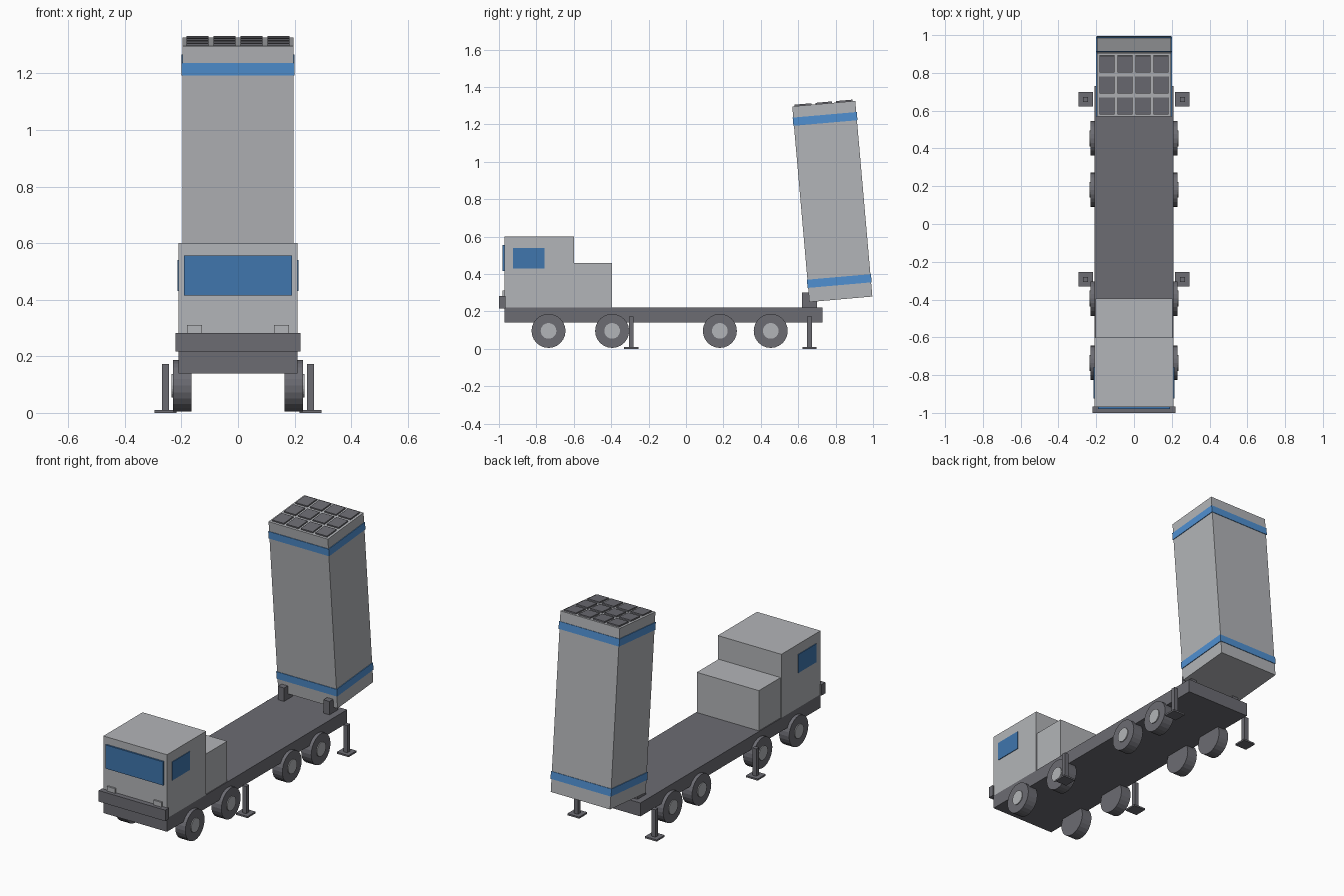
import bpy, math
from mathutils import Matrix, Vector

if "Cube" in bpy.data.objects:
    bpy.data.objects.remove(bpy.data.objects["Cube"])


def material(name, rgb):
    m = bpy.data.materials.new(name)
    m.diffuse_color = (*rgb, 1)
    m.use_nodes = True
    m.node_tree.nodes["Principled BSDF"].inputs["Base Color"].default_value = m.diffuse_color
    return m


DARK = material("dark_grey", (0.15, 0.15, 0.17))
LIGHT = material("light_grey", (0.45, 0.46, 0.48))
GLASS = material("blue_glass", (0.05, 0.18, 0.42))
BAND = material("blue_band", (0.08, 0.28, 0.64))


def finish(name, mat):
    ob = bpy.context.object
    ob.name = ob.data.name = name
    ob.data.materials.append(mat)
    return ob


def box(name, x, y, z, mat):
    """Box from (min, max) ranges, with scale baked into the mesh."""
    lo, hi = Vector((x[0], y[0], z[0])), Vector((x[1], y[1], z[1]))
    bpy.ops.mesh.primitive_cube_add(size=1)
    ob = finish(name, mat)
    ob.data.transform(Matrix.Diagonal((*(hi - lo), 1)))
    ob.location = (lo + hi) / 2
    return ob


def centred(x, w):
    return (x - w / 2, x + w / 2)


def disc(name, r, x, y, z, width, mat, sides=24):
    bpy.ops.mesh.primitive_cylinder_add(vertices=sides, radius=r, depth=width,
                                        location=(x, y, z),
                                        rotation=(0, math.pi / 2, 0))
    return finish(name, mat)


# Chassis, cab and equipment box
box("chassis", (-.21, .21), (-.97, .73), (.14, .22), DARK)
box("cab", (-.21, .21), (-.97, -.60), (.22, .60), LIGHT)
box("equipment_box", (-.205, .205), (-.60, -.395), (.22, .46), LIGHT)
box("bumper", (-.22, .22), (-1.0, -.965), (.217, .283), DARK)
box("windscreen", (-.19, .19), (-.98, -.965), (.415, .556), GLASS)

for s, side in ((-1, "left"), (1, "right")):
    # Cab details
    box(f"side_window_{side}", centred(s * .209, .01), (-.925, -.757), (.43, .54), GLASS)
    box(f"headlight_{side}", centred(s * .153, .053), (-.98, -.965), (.27, .311), LIGHT)
    # Hinge blocks at the foot of the launcher
    box(f"hinge_block_{side}", centred(s * .15, .04), (.62, .70), (.22, .30), DARK)
    # Wheels
    for i, y in enumerate((-.735, -.395, .181, .453)):
        disc(f"tyre_{side}_{i}", .091, s * .197, y, .096, .066, DARK)
        disc(f"hub_{side}_{i}", .042, s * .20, y, .096, .07, LIGHT)
    # Stabiliser legs with foot plates
    for y, end in ((-.293, "front"), (.66, "rear")):
        box(f"stabiliser_leg_{end}_{side}", centred(s * .256, .026), centred(y, .026), (.005, .173), DARK)
        box(f"stabiliser_foot_{end}_{side}", centred(s * .256, .078), centred(y, .076), (0, .01), DARK)

# Launcher pod, built upright at the origin then tilted into place
W, D, H = .392, .338, 1.05
pod = [box("launcher_pod", centred(0, W), centred(0, D), (0, H), LIGHT)]
for name, z in (("lower_band", .076), ("upper_band", .946)):
    pod.append(box(name, centred(0, W + .008), centred(0, D + .006), (z, z + .044), BAND))
for i in range(4):
    for j in range(3):
        pod.append(box(f"tube_cap_{i}_{j}", centred((i - 1.5) * .095, .078),
                       centred((j - 1) * .111, .089), (H - .005, H + .008), DARK))

tilt = Matrix.Translation((0, .828, .265)) @ Matrix.Rotation(math.radians(5), 4, 'X')
for ob in pod:
    ob.matrix_world = tilt @ Matrix.Translation(ob.location)
